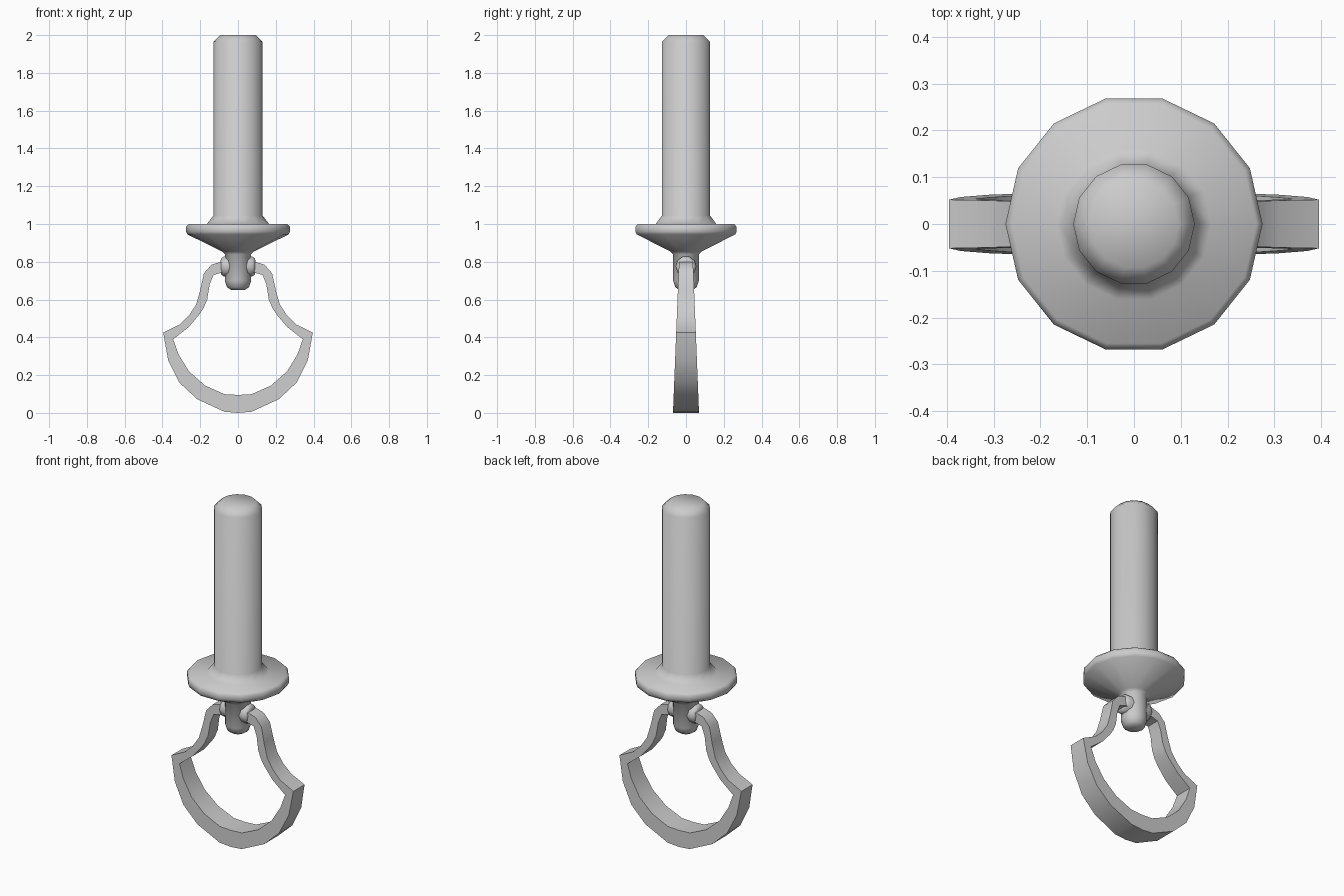
import bpy, bmesh, math

if "Cube" in bpy.data.objects:
    bpy.data.objects.remove(bpy.data.objects["Cube"])


def finish(bm, name, angle=40):
    bmesh.ops.recalc_face_normals(bm, faces=bm.faces)
    mesh = bpy.data.meshes.new(name)
    bm.to_mesh(mesh)
    bm.free()
    ob = bpy.data.objects.new(name, mesh)
    bpy.context.collection.objects.link(ob)
    bpy.ops.object.select_all(action='DESELECT')
    bpy.context.view_layer.objects.active = ob
    ob.select_set(True)
    bpy.ops.object.shade_smooth_by_angle(angle=math.radians(angle))
    return ob


def lathe(name, profile, sides, place, angle=60):
    """Capped solid of revolution; place(a, b, h) maps it into the scene."""
    bm = bmesh.new()
    rings = []
    for r, h in profile:
        rings.append([bm.verts.new(place(r * math.cos(2 * math.pi * i / sides),
                                         r * math.sin(2 * math.pi * i / sides), h))
                      for i in range(sides)])
    for lo, hi in zip(rings, rings[1:]):
        for i in range(sides):
            j = (i + 1) % sides
            bm.faces.new((lo[i], lo[j], hi[j], hi[i]))
    bm.faces.new(rings[0])
    bm.faces.new(rings[-1])
    return finish(bm, name, angle)


# Post, flared collar and shaft, turned in one piece
lathe("shaft_and_collar",
      [(0.035, 0.65), (0.058, 0.665), (0.07, 0.70), (0.07, 0.84), (0.085, 0.855),
       (0.268, 0.945), (0.275, 0.96), (0.275, 0.985), (0.262, 1.0),
       (0.165, 1.0), (0.13, 1.045), (0.13, 1.965), (0.095, 2.0)],
      14, lambda a, b, h: (a, b, h))

# Pivot knobs on both sides of the post
for side, label in ((1, "right"), (-1, "left")):
    lathe("pivot_knob_" + label,
          [(0.055, 0.04), (0.055, 0.075), (0.046, 0.088), (0.034, 0.092)],
          10, lambda a, b, h: (side * h, a, 0.775 + b))

# Hanging loop: outer and inner outline of the right half, (x, z)
outer = [(0.05, 0.80), (0.09, 0.80), (0.14, 0.785), (0.18, 0.74), (0.20, 0.65),
         (0.222, 0.573), (0.26, 0.515), (0.31, 0.467), (0.396, 0.425),
         (0.37, 0.28), (0.31, 0.16), (0.217, 0.073), (0.072, 0.006), (0, 0)]
inner = [(0.05, 0.742), (0.09, 0.742), (0.13, 0.73), (0.15, 0.68), (0.163, 0.60),
         (0.182, 0.555), (0.205, 0.52), (0.26, 0.455), (0.343, 0.39),
         (0.315, 0.31), (0.26, 0.22), (0.175, 0.145), (0.072, 0.099), (0, 0.095)]

bm = bmesh.new()
for s in (1, -1):
    rings = []
    for po, pi in zip(outer, inner):
        ring = []
        for (x, z), y in ((po, -1), (po, 1), (pi, 1), (pi, -1)):
            half = 0.069 - 0.04 * z
            ring.append(bm.verts.new((s * x, y * half, z)))
        rings.append(ring)
    for p, q in zip(rings, rings[1:]):
        for i in range(4):
            j = (i + 1) % 4
            bm.faces.new((p[i], p[j], q[j], q[i]))
    bm.faces.new(rings[0])
bmesh.ops.remove_doubles(bm, verts=bm.verts, dist=0.0005)
finish(bm, "hanging_loop", 45)
